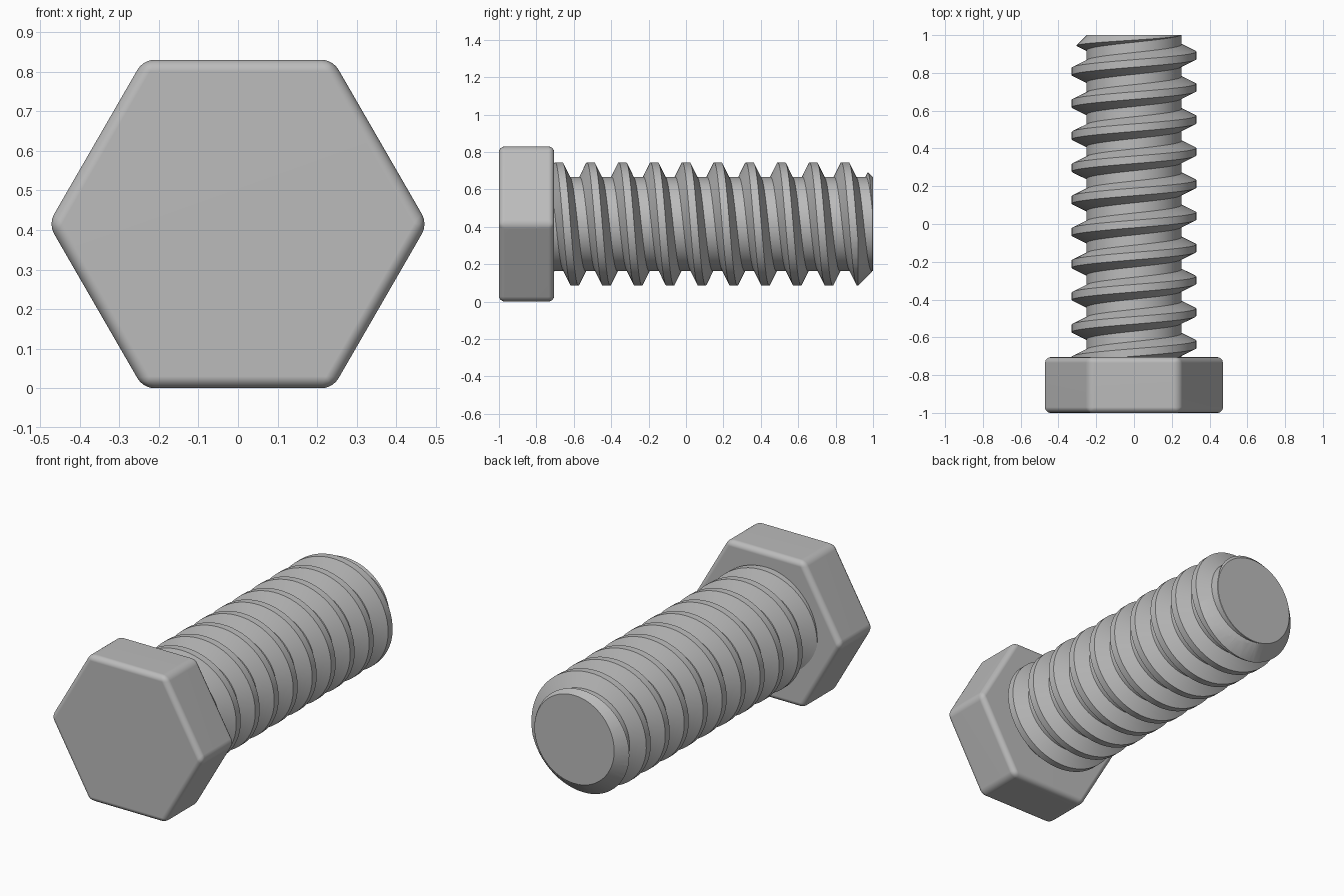
import bpy
import bmesh
from math import sin, cos, pi, radians

AXIS_Z = 0.415      # height of the bolt's axis
HEAD_BACK = -0.705
CORE_R = 0.252
CREST_R = 0.33
PITCH = 0.17
SIDES = 64

cube = bpy.data.objects.get("Cube")
if cube:
    bpy.data.objects.remove(cube, do_unlink=True)

steel = bpy.data.materials.new("grey_steel")
steel.use_nodes = True
grey = (0.5, 0.5, 0.5, 1)
steel.diffuse_color = grey
steel.node_tree.nodes["Principled BSDF"].inputs["Base Color"].default_value = grey


def on_axis(r, y, a):
    """Point at radius r and turn a (from the top towards +x) about the axis."""
    return (r * sin(a), y, AXIS_Z + r * cos(a))


def finish(name, bm):
    bmesh.ops.recalc_face_normals(bm, faces=bm.faces)
    mesh = bpy.data.meshes.new(name)
    bm.to_mesh(mesh)
    bm.free()
    mesh.materials.append(steel)
    obj = bpy.data.objects.new(name, mesh)
    bpy.context.collection.objects.link(obj)
    return obj


def select(obj):
    bpy.ops.object.select_all(action='DESELECT')
    obj.select_set(True)
    bpy.context.view_layer.objects.active = obj


def bridge(bm, rings):
    for a, b in zip(rings, rings[1:]):
        n = len(a)
        for i in range(n):
            j = (i + 1) % n
            bm.faces.new((a[i], a[j], b[j], b[i]))
    bm.faces.new(rings[0])
    bm.faces.new(rings[-1])


def turned(name, profile, sides, start=0.0):
    """Solid of (radius, y) rings with flat ends."""
    bm = bmesh.new()
    rings = [[bm.verts.new(on_axis(r, y, start + 2 * pi * i / sides))
              for i in range(sides)] for r, y in profile]
    bridge(bm, rings)
    return finish(name, bm)


# Hexagonal head with rounded edges
head = turned("hex_head", [(0.479, -1), (0.479, HEAD_BACK)], 6, pi / 6)
bevel = head.modifiers.new("rounded_edges", 'BEVEL')
bevel.width = 0.03
bevel.segments = 4
select(head)
bpy.ops.object.modifier_apply(modifier=bevel.name)
bpy.ops.object.shade_smooth_by_angle(angle=radians(35))
head.modifiers.new("flat_faces", 'WEIGHTED_NORMAL').keep_sharp = True

# Plain round core
core = turned("shank_core", [(CORE_R, HEAD_BACK - 0.1), (CORE_R, 0.998), (0.25, 1)], SIDES)
select(core)
bpy.ops.object.shade_smooth_by_angle(angle=radians(25))

# Helical thread: a trapezoid swept round the core
section = [(0.2, -0.058), (CORE_R, -0.058), (CREST_R, -0.02),
           (CREST_R, 0.02), (CORE_R, 0.058), (0.2, 0.058)]
bm = bmesh.new()
rings = []
for step in range(-5 * SIDES, 7 * SIDES + 1):
    turn = step / SIDES
    rings.append([bm.verts.new(on_axis(r, PITCH * turn + dy, 2 * pi * turn))
                  for r, dy in section])
bridge(bm, rings)
thread = finish("screw_thread", bm)

# Trim the thread to a chamfered tip
cutter = turned("tip_cutter", [(0.4, -0.95), (0.4, 0.85), (0.25, 1), (0.02, 0.97)], SIDES)
cutter.hide_render = True
trim = thread.modifiers.new("chamfered_tip", 'BOOLEAN')
trim.operation = 'INTERSECT'
trim.solver = 'EXACT'
trim.object = cutter
select(thread)
bpy.ops.object.modifier_apply(modifier=trim.name)
bpy.data.objects.remove(cutter, do_unlink=True)
select(thread)
bpy.ops.object.shade_smooth_by_angle(angle=radians(25))
